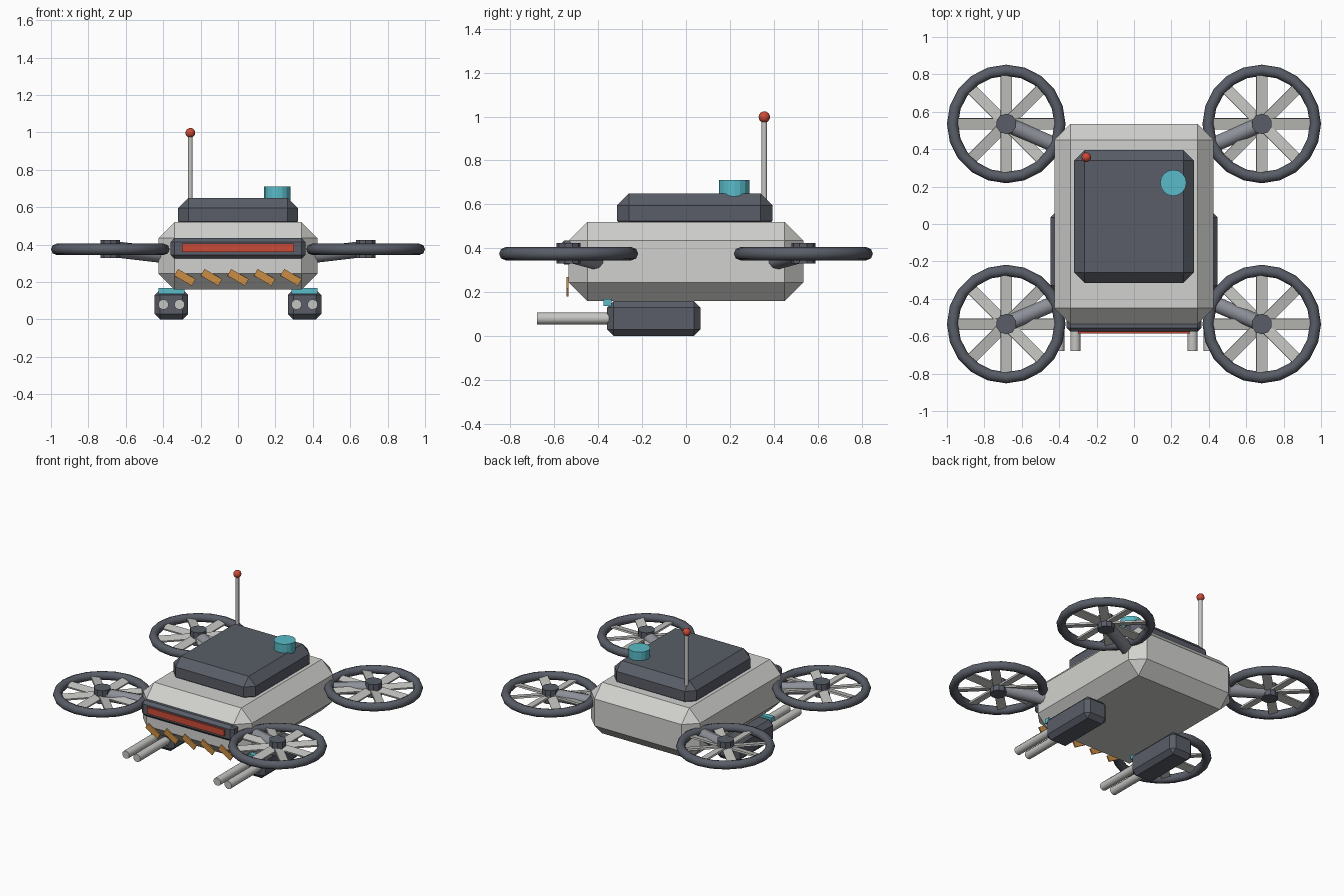
import bpy
from math import radians
from mathutils import Vector

cube = bpy.data.objects.get("Cube")
if cube:
    bpy.data.objects.remove(cube, do_unlink=True)


def material(name, rgb):
    mat = bpy.data.materials.new(name)
    mat.use_nodes = True
    mat.diffuse_color = (*rgb, 1)
    mat.node_tree.nodes["Principled BSDF"].inputs["Base Color"].default_value = (*rgb, 1)
    return mat


LIGHT = material("light_hull", (0.64, 0.64, 0.62))
DARK = material("dark_graphite", (0.10, 0.11, 0.135))
STEEL = material("pale_steel", (0.56, 0.56, 0.54))
GREY = material("arm_grey", (0.27, 0.28, 0.32))
RED = material("signal_red", (0.60, 0.07, 0.04))
TEAL = material("teal", (0.10, 0.50, 0.58))
ORANGE = material("hazard_orange", (0.60, 0.27, 0.06))


def finish(name, mat, smooth=False):
    obj = bpy.context.object
    obj.name = name
    obj.data.materials.append(mat)
    if smooth:
        bpy.ops.object.shade_smooth_by_angle(angle=radians(60))
    return obj


def box(name, mat, center, size, bevel=0, rotation=(0, 0, 0)):
    bpy.ops.mesh.primitive_cube_add(size=1, location=center, rotation=rotation)
    obj = finish(name, mat)
    obj.scale = size
    if bevel:
        bpy.ops.object.transform_apply(location=False, rotation=False, scale=True)
        mod = obj.modifiers.new("chamfer", "BEVEL")
        mod.width = bevel
        mod.segments = 1
    return obj


def rod(name, mat, start, end, radius, sides=12, smooth=True):
    a, b = Vector(start), Vector(end)
    bpy.ops.mesh.primitive_cylinder_add(
        vertices=sides, radius=radius, depth=(b - a).length, location=(a + b) / 2,
        rotation=(b - a).to_track_quat("Z", "Y").to_euler())
    return finish(name, mat, smooth)


# Hull and raised deck
box("hull", LIGHT, (0, 0, 0.34), (0.85, 1.07, 0.36), 0.085)
box("top_deck", DARK, (0, 0.04, 0.56), (0.64, 0.71, 0.18), 0.055)

# Front visor with glowing strip
box("visor", DARK, (0, -0.535, 0.38), (0.72, 0.08, 0.11), 0.02)
box("visor_strip", RED, (0, -0.578, 0.383), (0.60, 0.016, 0.045))

# Slanted hazard stripes under the visor
for i in range(5):
    box(f"hazard_stripe_{i + 1}", ORANGE, ((i - 2) * 0.142, -0.541, 0.225),
        (0.109, 0.009, 0.041), rotation=(0, radians(30), 0))

# Sensor and antenna on the deck
rod("sensor_dome", TEAL, (0.21, 0.22, 0.62), (0.21, 0.22, 0.71), 0.07, 16, False)
rod("antenna", STEEL, (-0.255, 0.357, 0.55), (-0.255, 0.357, 0.99), 0.013, 8)
bpy.ops.mesh.primitive_uv_sphere_add(segments=12, ring_count=8, radius=0.026,
                                     location=(-0.255, 0.357, 0.998))
finish("antenna_tip", RED, True)

for sx, side in ((1, "left"), (-1, "right")):
    # Gun pods with twin barrels
    x = sx * 0.356
    box(f"gun_pod_{side}", DARK, (x, -0.147, 0.08), (0.18, 0.425, 0.16), 0.03)
    box(f"pod_light_{side}", TEAL, (x, -0.358, 0.153), (0.14, 0.035, 0.033))
    for n, dx in enumerate((-0.043, 0.043)):
        rod(f"barrel_{side}_{n + 1}", STEEL, (x + dx, -0.32, 0.08),
            (x + dx, -0.68, 0.08), 0.028, 10)

    # Rotors: ring guard, hub, blades and support arm
    for sy, end in ((-1, "front"), (1, "rear")):
        tag = f"{end}_{side}"
        cx, cy, cz = sx * 0.683, sy * 0.535, 0.375
        bpy.ops.mesh.primitive_torus_add(
            location=(cx, cy, cz), major_segments=20, minor_segments=8,
            major_radius=0.287, minor_radius=0.03)
        finish(f"rotor_ring_{tag}", DARK, True)
        rod(f"rotor_hub_{tag}", DARK, (cx, cy, 0.33), (cx, cy, 0.425), 0.055, 10, False)
        for k in range(4):
            box(f"rotor_blade_{tag}_{k + 1}", STEEL, (cx, cy, cz), (0.54, 0.06, 0.012),
                rotation=(radians(12), 0, radians(45 * k)))
        rod(f"rotor_arm_{tag}", GREY, (sx * 0.36, sy * 0.395, 0.34),
            (cx, cy, 0.378), 0.043, 10)
